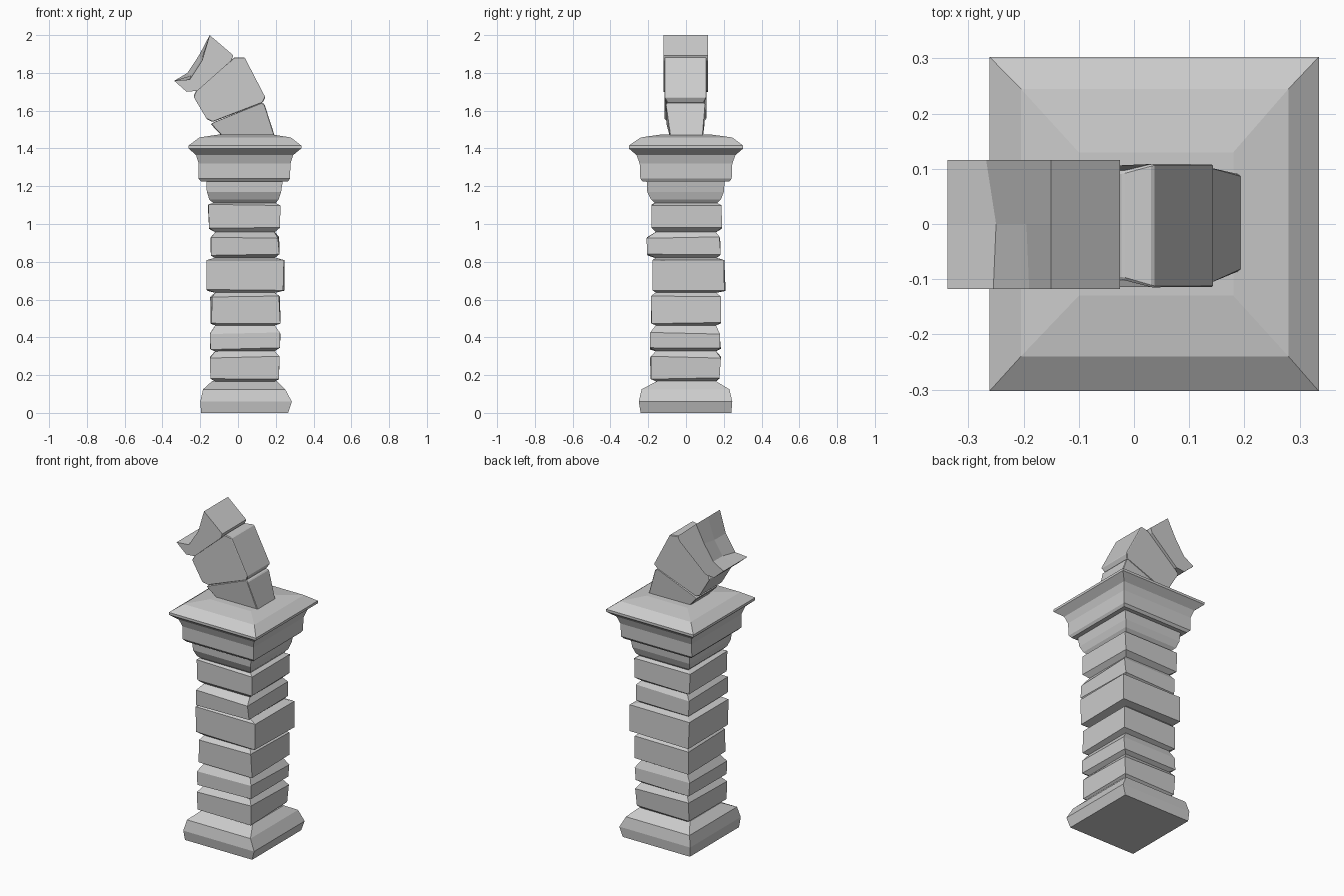
import bpy, bmesh, random

random.seed(4)


def finish(name, bm, bevel=0):
    bmesh.ops.recalc_face_normals(bm, faces=bm.faces[:])
    mesh = bpy.data.meshes.new(name)
    bm.to_mesh(mesh)
    bm.free()
    ob = bpy.data.objects.new(name, mesh)
    bpy.context.collection.objects.link(ob)
    if bevel:
        mod = ob.modifiers.new("worn_edges", 'BEVEL')
        mod.width, mod.segments = bevel, 1
    return ob


def loft(name, sections, bevel=0):
    """Skin matching closed sections and cap both ends."""
    bm = bmesh.new()
    rings = [[bm.verts.new(p) for p in s] for s in sections]
    n = len(rings[0])
    for a, b in zip(rings, rings[1:]):
        for i in range(n):
            j = (i + 1) % n
            bm.faces.new((a[i], a[j], b[j], b[i]))
    bm.faces.new(rings[0][::-1])
    bm.faces.new(rings[-1])
    return finish(name, bm, bevel)


def rect(z, x0, x1, y0, y1, wobble=0.0):
    r = lambda: random.uniform(-wobble, wobble)
    return [(x + r(), y + r(), z + r())
            for x, y in ((x0, y0), (x1, y0), (x1, y1), (x0, y1))]


def profile_block(name, rows):
    return loft(name, [rect(*r) for r in rows])


# Plinth at the foot
profile_block("plinth", [
    (0.0, -0.195, 0.265, -0.24, 0.24),
    (0.06, -0.20, 0.285, -0.25, 0.245),
    (0.125, -0.185, 0.25, -0.235, 0.23),
    (0.17, -0.135, 0.205, -0.15, 0.155)])

# Shaft stones: bottom, top, x and y extents, lower and upper chamfer height
stones = [
    (0.165, 0.330, -0.145, 0.217, -0.190, 0.180, 0.018, 0.035),
    (0.325, 0.467, -0.147, 0.222, -0.187, 0.180, 0.015, 0.045),
    (0.462, 0.640, -0.142, 0.220, -0.187, 0.180, 0.015, 0.022),
    (0.635, 0.823, -0.162, 0.243, -0.178, 0.205, 0.015, 0.018),
    (0.818, 0.960, -0.145, 0.215, -0.205, 0.180, 0.018, 0.032),
    (0.955, 1.115, -0.155, 0.220, -0.182, 0.190, 0.022, 0.016)]
for k, (z0, z1, x0, x1, y0, y1, lo, hi) in enumerate(stones):
    joint = (-0.118, 0.192, -0.157, 0.157)
    loft(f"shaft_stone_{k + 1}", [
        rect(z0, *joint),
        rect(z0 + lo, x0, x1, y0, y1, 0.005),
        rect(z1 - hi, x0, x1, y0, y1, 0.005),
        rect(z1, *joint)])

# Neck below the capital
profile_block("neck", [
    (1.105, -0.125, 0.195, -0.16, 0.16),
    (1.13, -0.152, 0.215, -0.185, 0.185),
    (1.17, -0.165, 0.228, -0.205, 0.20),
    (1.225, -0.168, 0.237, -0.208, 0.205),
    (1.235, -0.16, 0.23, -0.20, 0.20)])

# Flared capital
profile_block("capital", [
    (1.225, -0.195, 0.265, -0.23, 0.23),
    (1.24, -0.21, 0.275, -0.242, 0.242),
    (1.32, -0.208, 0.278, -0.245, 0.245),
    (1.365, -0.222, 0.292, -0.262, 0.262),
    (1.40, -0.262, 0.335, -0.303, 0.303),
    (1.415, -0.262, 0.335, -0.303, 0.303),
    (1.458, -0.205, 0.28, -0.24, 0.245),
    (1.474, -0.10, 0.18, -0.13, 0.13)])


def side_stone(name, outline, widths, bevel):
    """Stone outlined in x-z; widths gives (y0, y1) at each corner."""
    return loft(name, [[(x, w[e], z) for (x, z), w in zip(outline, widths)]
                       for e in (0, 1)], bevel)


# Leaning arch stones on top
side_stone("arch_stone_lower",
           [(-0.08, 1.46), (0.195, 1.465), (0.14, 1.635), (0.125, 1.642),
            (-0.125, 1.54), (-0.145, 1.53)],
           [(-0.085, 0.085), (-0.085, 0.09), (-0.11, 0.105),
            (-0.10, 0.095), (-0.10, 0.095), (-0.105, 0.10)], 0.004)
full, slim = (-0.116, 0.11), (-0.10, 0.095)
side_stone("arch_stone_middle",
           [(-0.135, 1.54), (0.13, 1.642), (0.145, 1.67), (0.035, 1.882),
            (-0.02, 1.882), (-0.222, 1.705), (-0.236, 1.675), (-0.165, 1.555)],
           [slim, slim, full, full, slim, slim, full, full], 0.004)

# Broken end stone: its hollow face is deeper towards the front
ends = [(-0.118, [(-0.255, 1.765), (-0.19, 1.865)]),
        (0.0, [(-0.25, 1.785), (-0.195, 1.87)]),
        (0.116, [(-0.268, 1.80), (-0.205, 1.895)])]
loft("arch_stone_broken_end",
     [[(-0.338, 1.758), (-0.272, 1.70), (-0.215, 1.705), (-0.035, 1.865),
       (-0.025, 1.893), (-0.15, 2.0), hollow[1], hollow[0]]
      and [(x, y, z) for x, z in
           [(-0.338, 1.758), (-0.272, 1.70), (-0.215, 1.705), (-0.035, 1.865),
            (-0.025, 1.893), (-0.15, 2.0), hollow[1], hollow[0]]]
      for y, hollow in ends])
